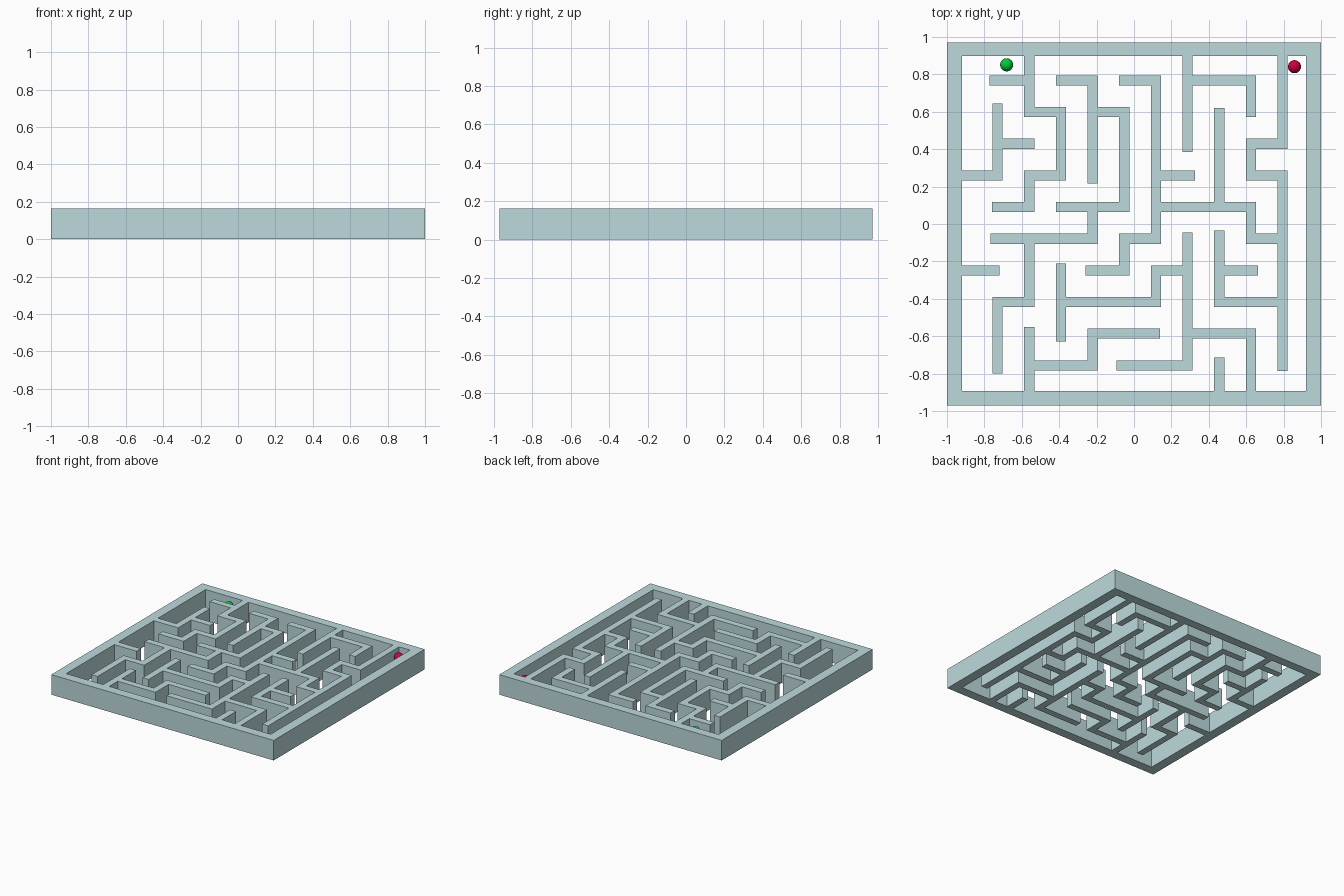
import bpy, bmesh

if "Cube" in bpy.data.objects:
    bpy.data.objects.remove(bpy.data.objects["Cube"])

HEIGHT = 0.163   # wall height
HALF = 0.027     # half wall thickness
rects = []       # plan rectangles: x0, y0, x1, y1


def col(c):
    return -0.56 + 0.1693 * (c - 2)


def row(r):
    return 0.768 - 0.1693 * (r - 1)


def wall(axis, c, r, *stops):
    """Trace a wall from column c, row r; stops alternate between axes."""
    for s in stops:
        c2, r2 = (s, r) if axis == 'H' else (c, s)
        xs, ys = sorted((col(c), col(c2))), sorted((row(r), row(r2)))
        rects.append((xs[0] - HALF, ys[0] - HALF, xs[1] + HALF, ys[1] + HALF))
        c, r = c2, r2
        axis = 'V' if axis == 'H' else 'H'


def material(name, rgb):
    m = bpy.data.materials.new(name)
    m.diffuse_color = (*rgb, 1)
    m.use_nodes = True
    m.node_tree.nodes["Principled BSDF"].inputs["Base Color"].default_value = m.diffuse_color
    return m


# Outer frame
rects += [(-1, -0.97, -0.92, 0.97), (0.92, -0.97, 1, 0.97),
          (-1, 0.897, 1, 0.97), (-1, -0.97, 1, -0.893)]

# Upper left walls
wall('V', 2, 0, 2, 3, 4, 2, 5, 0.99)
wall('H', 0.9, 1, 2)
wall('H', 0, 4, 1, 1.9)
wall('H', 1, 3, 2)
wall('H', 3, 1, 4, 4.1)
wall('H', 4, 2, 5, 5, 3)
wall('V', 4, 5, 6, 0.94)
wall('V', 2, 6, 8, 1, 10.1)
# Upper right walls
wall('H', 5, 1, 6, 6, 5, 7, 3.93)
wall('H', 6, 4, 7.08)
wall('H', 6, 5, 9, 6, 10, 10.02)
wall('V', 10, 6, 4, 9, 3, 10, 0)
wall('V', 7, 0, 3.1)
wall('H', 7, 1, 9, 2)
wall('V', 8, 5, 2.03)
# Lower walls
wall('H', 0, 7, 0.9)
wall('V', 3, 6.95, 9.08)
wall('H', 3, 8, 6, 7, 7, 10, 4.92)
wall('V', 7, 7, 5.97)
wall('H', 7, 9, 9, 11)
wall('V', 8, 5.9, 8, 10)
wall('H', 8, 7, 9.07)
wall('V', 2, 11, 8.95)
wall('H', 2, 10, 4, 9, 5.97)
wall('V', 8, 11, 9.92)

# Merge the plan into one clean outline and raise it
rects = [tuple(round(v, 3) for v in q) for q in rects]
xs = sorted({v for q in rects for v in (q[0], q[2])})
ys = sorted({v for q in rects for v in (q[1], q[3])})
bm = bmesh.new()
verts = {}


def vert(i, j):
    if (i, j) not in verts:
        verts[i, j] = bm.verts.new((xs[i], ys[j], 0))
    return verts[i, j]


for i in range(len(xs) - 1):
    for j in range(len(ys) - 1):
        mx, my = (xs[i] + xs[i + 1]) / 2, (ys[j] + ys[j + 1]) / 2
        if any(a < mx < c and b < my < d for a, b, c, d in rects):
            bm.faces.new((vert(i, j), vert(i + 1, j), vert(i + 1, j + 1), vert(i, j + 1)))
raised = bmesh.ops.extrude_face_region(bm, geom=bm.faces[:], use_keep_orig=True)
bmesh.ops.translate(bm, vec=(0, 0, HEIGHT),
                    verts=[g for g in raised['geom'] if isinstance(g, bmesh.types.BMVert)])
bmesh.ops.recalc_face_normals(bm, faces=bm.faces[:])
mesh = bpy.data.meshes.new("maze_walls")
bm.to_mesh(mesh)
bm.free()
maze = bpy.data.objects.new("maze_walls", mesh)
bpy.context.collection.objects.link(maze)
mesh.materials.append(material("pale_teal", (0.51, 0.70, 0.72)))

# Start and goal balls
for name, x, y, rgb in (("green_ball", -0.681, 0.851, (0.0, 0.6, 0.04)),
                        ("red_ball", 0.858, 0.841, (0.6, 0.0, 0.05))):
    bpy.ops.mesh.primitive_uv_sphere_add(segments=32, ring_count=16, radius=0.035,
                                         location=(x, y, 0.11))
    ball = bpy.context.object
    ball.name = name
    ball.data.materials.append(material(name, rgb))
    bpy.ops.object.shade_smooth()
